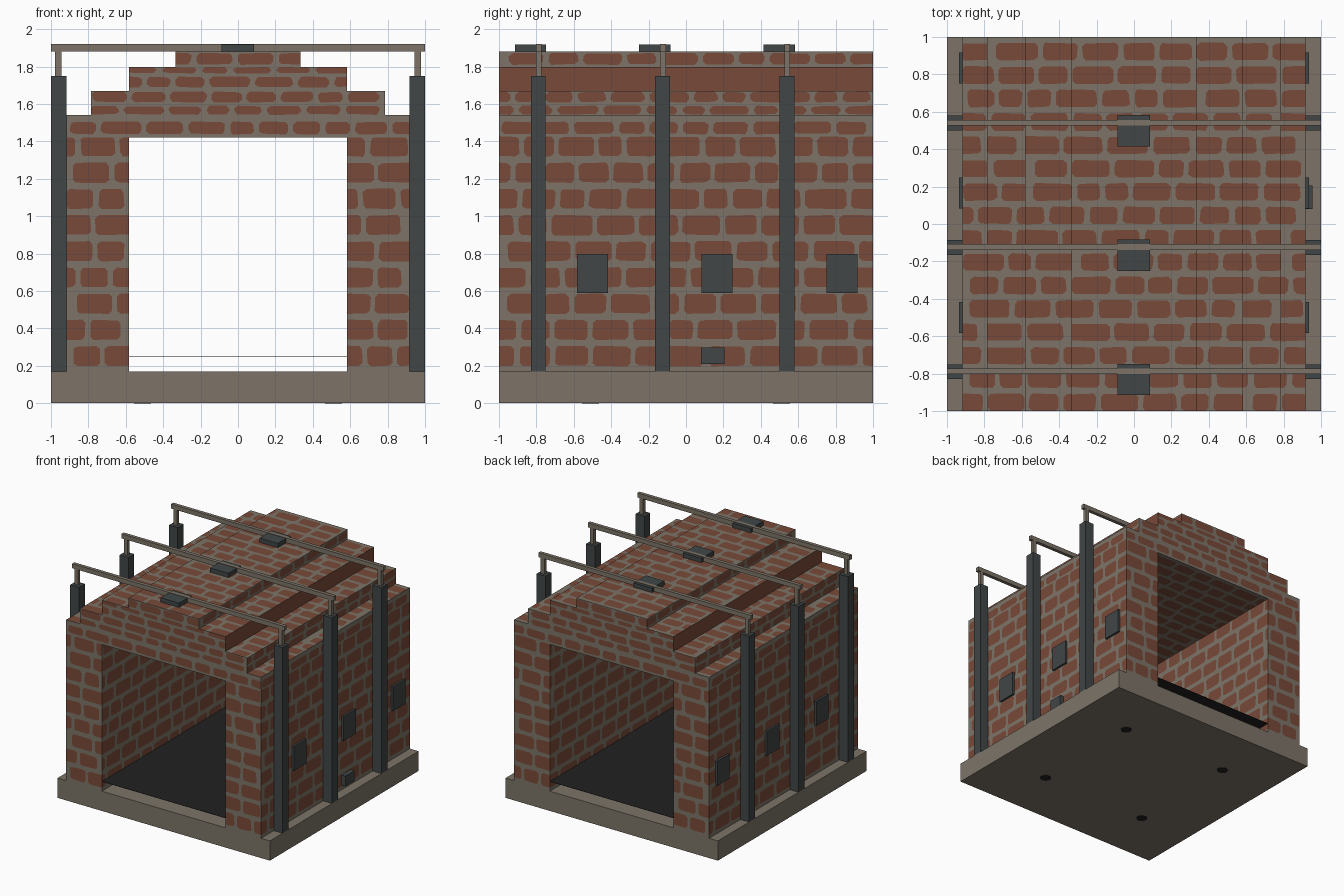
import bpy
import bmesh
import random
from mathutils import Vector, Matrix
from mathutils.geometry import delaunay_2d_cdt

if "Cube" in bpy.data.objects:
    bpy.data.objects.remove(bpy.data.objects["Cube"], do_unlink=True)


def material(name, r, g, b):
    m = bpy.data.materials.new(name)
    m.use_nodes = True
    m.diffuse_color = (r, g, b, 1)
    m.node_tree.nodes["Principled BSDF"].inputs["Base Color"].default_value = (r, g, b, 1)
    return m


MORTAR = material("mortar stone", 0.205, 0.175, 0.138)
BRICK = material("red brick", 0.19, 0.068, 0.04)
IRON = material("dark iron", 0.052, 0.061, 0.061)
SOOT = material("black soot", 0.015, 0.015, 0.015)


def add_object(name, bm, *mats):
    mesh = bpy.data.meshes.new(name)
    bm.to_mesh(mesh)
    bm.free()
    for m in mats:
        mesh.materials.append(m)
    obj = bpy.data.objects.new(name, mesh)
    bpy.context.collection.objects.link(obj)
    return obj


def box(name, mat, x, y, z):
    """Box from (min, max) pairs."""
    bm = bmesh.new()
    size = [b - a for a, b in (x, y, z)]
    mid = [(a + b) / 2 for a, b in (x, y, z)]
    bmesh.ops.create_cube(bm, size=1, matrix=Matrix.Translation(mid) @ Matrix.Diagonal((*size, 1)))
    return add_object(name, bm, mat)


def brick_outline(a, b, lo, hi, rng):
    """Rectangle with cut corners and slightly uneven edges."""
    c = 0.016
    pts = [(a + c, lo), (b - c, lo), (b, lo + c), (b, hi - c),
           (b - c, hi), (a + c, hi), (a, hi - c), (a, lo + c)]
    return [(u + rng.uniform(-1, 1) * 0.004, v + rng.uniform(-1, 1) * 0.003) for u, v in pts]


def panel(bm, place, normal, u0, u1, v0, v1, rows, seed):
    """Flat wall area with brick shapes cut into the mortar face."""
    verts = [(u0, v0), (u1, v0), (u1, v1), (u0, v1)]
    faces = [[0, 1, 2, 3]]
    for i, (lo, hi) in enumerate(rows):
        rng = random.Random(seed * 100 + i)
        a = -1.05 - rng.random() * 0.15
        while a < 1:
            b = a + rng.uniform(0.12, 0.22)
            pts = brick_outline(a, b, lo, hi, rng)
            if min(b, u1) - max(a, u0) > 0.03 and min(hi, v1) - max(lo, v0) > 0.02:
                shape = []
                for u, v in pts:
                    p = (min(max(u, u0), u1), min(max(v, v0), v1))
                    if p not in shape:
                        shape.append(p)
                faces.append(list(range(len(verts), len(verts) + len(shape))))
                verts += shape
            a = b + 0.027
    out = delaunay_2d_cdt([Vector(p) for p in verts], [], faces, 1, 1e-5)
    made = [bm.verts.new(place(p.x, p.y)) for p in out[0]]
    for tri, source in zip(out[2], out[5]):
        f = bm.faces.new([made[k] for k in tri])
        f.normal_update()
        if f.normal.dot(Vector(normal)) < 0:
            f.normal_flip()
        f.material_index = int(any(k > 0 for k in source))


# Brick courses for upright walls and for the roof
wall_rows = [(0.2 + 0.14 * i, 0.305 + 0.14 * i) for i in range(9)]
wall_rows += [(1.44, 1.505), (1.545, 1.59), (1.61, 1.665), (1.69, 1.745), (1.765, 1.797), (1.812, 1.872)]
roof_rows = [(-1 + 0.125 * i, -0.908 + 0.125 * i) for i in range(16)]

BASE, CEILING, INNER, OUTER = 0.17, 1.42, 0.583, 0.918
# Half width and top height of each roof step
steps = [(OUTER, 1.54), (0.787, 1.67), (0.582, 1.797), (0.333, 1.88)]

# Brick tunnel with stepped roof
bm = bmesh.new()
for s in (-1, 1):
    end = lambda u, v: (u, s, v)
    # End faces: pillars, lintel and stepped gable
    for a, b in ((-OUTER, -INNER), (INNER, OUTER)):
        panel(bm, end, (0, s, 0), a, b, BASE, CEILING, wall_rows, 1)
    low = CEILING
    for half, top in steps:
        panel(bm, end, (0, s, 0), -half, half, low, top, wall_rows, 1)
        low = top
    # Outer side walls and step risers
    low = BASE
    for half, top in steps:
        panel(bm, lambda u, v: (s * half, u, v), (s, 0, 0), -1, 1, low, top, wall_rows, 2)
        low = top
    # Step treads
    for (half, top), (inner, _) in zip(steps, steps[1:]):
        a, b = sorted((s * half, s * inner))
        panel(bm, lambda u, v: (u, v, top), (0, 0, 1), a, b, -1, 1, roof_rows, 3)
    # Inner side walls
    panel(bm, lambda u, v: (s * INNER, u, v), (-s, 0, 0), -1, 1, BASE, CEILING, wall_rows, 4)
crown, peak = steps[-1]
panel(bm, lambda u, v: (u, v, peak), (0, 0, 1), -crown, crown, -1, 1, roof_rows, 3)
panel(bm, lambda u, v: (u, v, CEILING), (0, 0, -1), -INNER, INNER, -1, 1, roof_rows, 5)
bmesh.ops.remove_doubles(bm, verts=bm.verts, dist=1e-5)
add_object("brick_tunnel", bm, MORTAR, BRICK)

# Foundation slab with four round plugs underneath
box("foundation_slab", MORTAR, (-1, 1), (-1, 1), (0.002, BASE))
for x in (-0.51, 0.51):
    for y in (-0.51, 0.51):
        bm = bmesh.new()
        bmesh.ops.create_cone(bm, cap_ends=True, segments=16, radius1=0.045, radius2=0.045,
                              depth=0.16, matrix=Matrix.Translation((x, y, 0.08)))
        add_object("slab_plug", bm, SOOT)

# Thin raised hearth floor
box("hearth_floor", SOOT, (-INNER, INNER), (-0.998, 0.998), (0.25, 0.252))

# Three iron frames: posts, hangers, cross bar and crown plate
for y in (-0.79, -0.125, 0.54):
    for s in (-1, 1):
        box("side_post", IRON, sorted((s * OUTER, s)), (y - 0.04, y + 0.04), (BASE, 1.75))
        box("bar_hanger", MORTAR, sorted((s * 0.945, s * 0.978)), (y - 0.013, y + 0.017), (1.75, 1.885))
    box("cross_bar", MORTAR, (-1, 1), (y - 0.013, y + 0.017), (1.882, 1.92))
    box("crown_plate", IRON, (-0.087, 0.085), (y - 0.125, y + 0.042), (1.88, 1.917))

# Side hatches and one small vent
for y in (-0.5, 0.165, 0.833):
    for s in (-1, 1):
        box("side_hatch", IRON, sorted((s * OUTER, s * 0.936)), (y - 0.083, y + 0.083), (0.59, 0.797))
box("side_vent", IRON, (OUTER, 0.955), (0.08, 0.205), (0.21, 0.297))
